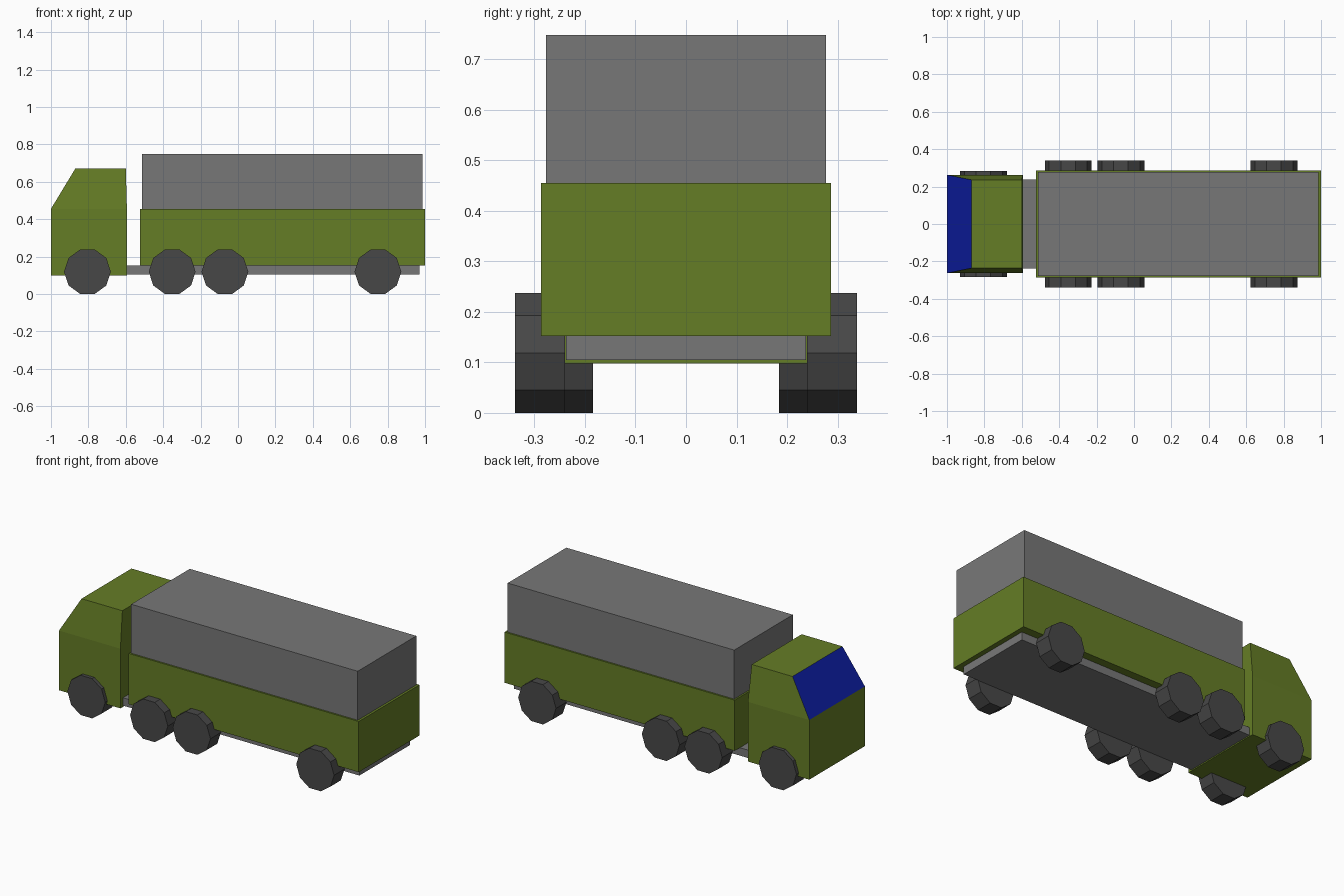
import bpy, bmesh, math
from mathutils import Matrix

if "Cube" in bpy.data.objects:
    bpy.data.objects.remove(bpy.data.objects["Cube"])


def material(name, rgb):
    m = bpy.data.materials.new(name)
    m.diffuse_color = (*rgb, 1)
    m.use_nodes = True
    m.node_tree.nodes["Principled BSDF"].inputs["Base Color"].default_value = m.diffuse_color
    return m


GREEN = material("olive green", (0.13, 0.205, 0.019))
GREY = material("canvas grey", (0.187, 0.187, 0.187))
BLACK = material("tyre black", (0.064, 0.064, 0.064))
BLUE = material("windscreen blue", (0.004, 0.013, 0.39))


def finish(name, bm, *mats):
    bmesh.ops.recalc_face_normals(bm, faces=bm.faces)
    me = bpy.data.meshes.new(name)
    bm.to_mesh(me)
    bm.free()
    for m in mats:
        me.materials.append(m)
    ob = bpy.data.objects.new(name, me)
    bpy.context.collection.objects.link(ob)
    return ob


def box(name, x0, x1, half_y, z0, z1, mat):
    bm = bmesh.new()
    bmesh.ops.create_cube(bm, size=1)
    bmesh.ops.scale(bm, vec=(x1 - x0, 2 * half_y, z1 - z0), verts=bm.verts)
    bmesh.ops.translate(bm, vec=((x0 + x1) / 2, 0, (z0 + z1) / 2), verts=bm.verts)
    return finish(name, bm, mat)


def wheel(name, x, y0, y1, side):
    bm = bmesh.new()
    bmesh.ops.create_cone(bm, cap_ends=True, segments=10, radius1=0.125,
                          radius2=0.125, depth=y1 - y0)
    # a corner points along x, so the tread is flat on the ground
    bmesh.ops.rotate(bm, matrix=Matrix.Rotation(math.radians(90), 3, 'Z'), verts=bm.verts)
    corner = max(bm.verts, key=lambda v: v.co.x).co
    bmesh.ops.rotate(bm, matrix=Matrix.Rotation(-math.atan2(corner.y, corner.x), 3, 'Z'),
                     verts=bm.verts)
    bmesh.ops.rotate(bm, matrix=Matrix.Rotation(math.radians(90), 3, 'X'), verts=bm.verts)
    low = min(v.co.z for v in bm.verts)
    bmesh.ops.translate(bm, vec=(x, side * (y0 + y1) / 2, -low), verts=bm.verts)
    return finish(name, bm, BLACK)


# cab: three stacked rectangular sections, narrowing to the roof
bm = bmesh.new()
rings = []
for x0, x1, hy, z in ((-1, -0.594, 0.263, 0.098), (-1, -0.594, 0.263, 0.455),
                      (-0.87, -0.6, 0.236, 0.67)):
    rings.append([bm.verts.new(p) for p in
                  ((x0, -hy, z), (x1, -hy, z), (x1, hy, z), (x0, hy, z))])
for a, b in zip(rings, rings[1:]):
    for i in range(4):
        j = (i + 1) % 4
        bm.faces.new((a[i], a[j], b[j], b[i]))
bm.faces.new(rings[0])
bm.faces.new(rings[-1])
bm.normal_update()
# windscreen is the sloped front face
for f in bm.faces:
    c = f.calc_center_median()
    if c.x < -0.9 and c.z > 0.5:
        f.material_index = 1
finish("cab", bm, GREEN, BLUE)

# chassis, cargo bed and canvas cover
box("chassis", -0.6, 0.97, 0.238, 0.105, 0.152, GREY)
box("cargo_bed", -0.523, 1.0, 0.287, 0.152, 0.455, GREEN)
box("canvas_cover", -0.513, 0.986, 0.277, 0.45, 0.748, GREY)

# wheels
for side, label in ((-1, "right"), (1, "left")):
    wheel(f"front_wheel_{label}", -0.805, 0.184, 0.284, side)
    for n, x in enumerate((-0.352, -0.07, 0.748), 1):
        wheel(f"rear_wheel_{n}_{label}", x, 0.24, 0.339, side)
